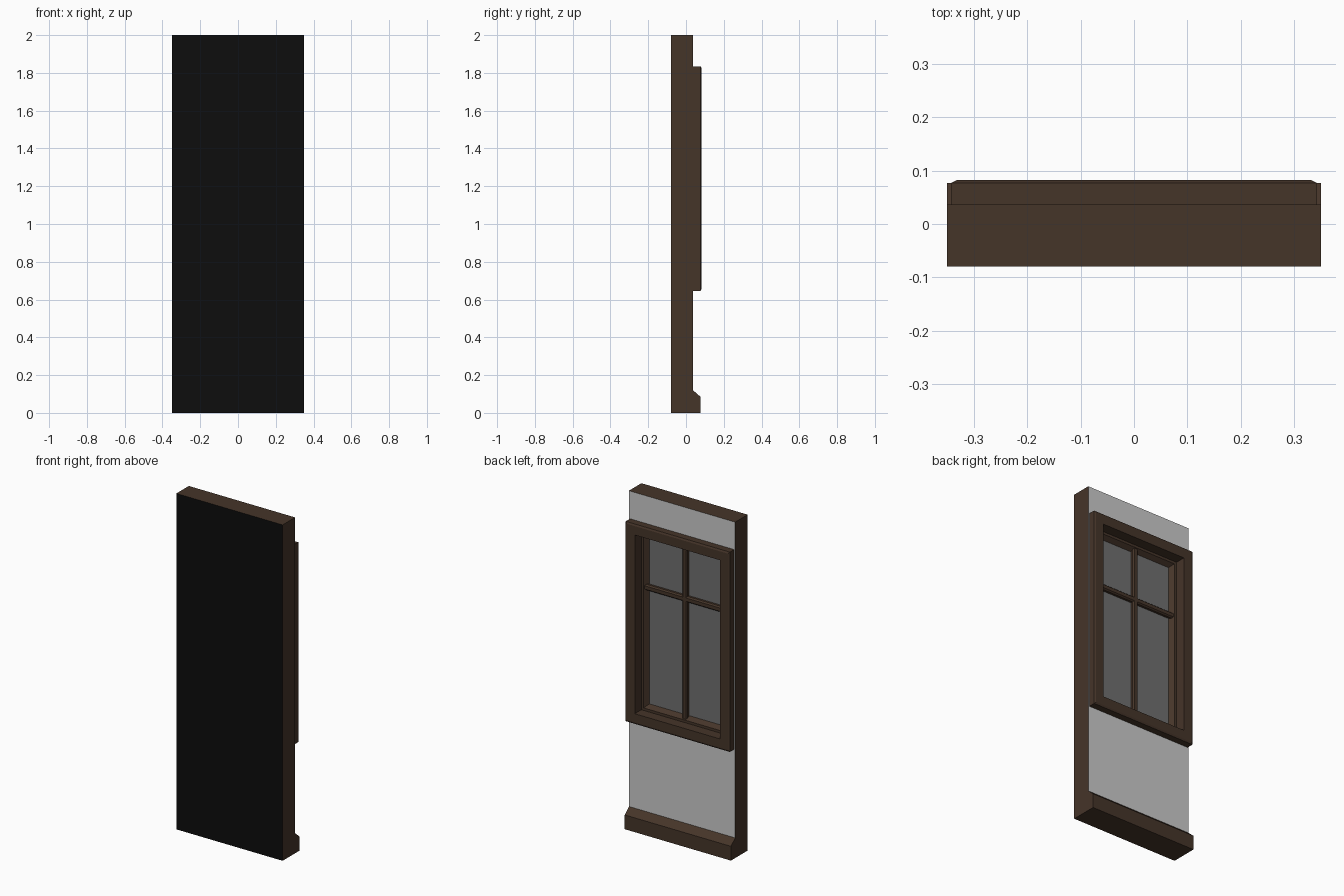
import bpy, bmesh

if "Cube" in bpy.data.objects:
    bpy.data.objects.remove(bpy.data.objects["Cube"])


def material(name, rgb):
    m = bpy.data.materials.new(name)
    m.diffuse_color = (*rgb, 1)
    m.use_nodes = True
    m.node_tree.nodes["Principled BSDF"].inputs["Base Color"].default_value = m.diffuse_color
    return m


wood = material("dark_wood", (0.06, 0.035, 0.022))
black = material("black_face", (0.004, 0.004, 0.004))
glass = material("smoky_glass", (0.16, 0.16, 0.16))


def finish(name, bm, mats=()):
    bmesh.ops.recalc_face_normals(bm, faces=bm.faces)
    me = bpy.data.meshes.new(name)
    bm.to_mesh(me)
    bm.free()
    for m in mats:
        me.materials.append(m)
    ob = bpy.data.objects.new(name, me)
    bpy.context.collection.objects.link(ob)
    return ob


def rings(name, rects, mats):
    """Bridge successive rectangles (half width, z0, z1, y)."""
    bm = bmesh.new()
    loops = [[bm.verts.new(p) for p in ((-x, y, a), (x, y, a), (x, y, b), (-x, y, b))]
             for x, a, b, y in rects]
    for p, q in zip(loops, loops[1:]):
        for i in range(4):
            j = (i + 1) % 4
            bm.faces.new((p[i], p[j], q[j], q[i]))
    return finish(name, bm, mats)


def panel(name, x, z0, z1, y, flip, mat):
    """Single upright rectangle facing -y, or +y when flipped."""
    bm = bmesh.new()
    f = bm.faces.new([bm.verts.new(p) for p in
                      ((-x, y, z0), (x, y, z0), (x, y, z1), (-x, y, z1))])
    if flip:
        f.normal_flip()
    me = bpy.data.meshes.new(name)
    bm.to_mesh(me)
    bm.free()
    me.materials.append(mat)
    bpy.context.collection.objects.link(bpy.data.objects.new(name, me))


def prism(name, profile, to_xyz, a, b, mat):
    """Extrude a closed profile from a to b along the axis chosen by to_xyz."""
    bm = bmesh.new()
    ends = [[bm.verts.new(to_xyz(u, v, t)) for u, v in profile] for t in (a, b)]
    n = len(profile)
    bm.faces.new(ends[0])
    bm.faces.new(ends[1][::-1])
    for i in range(n):
        j = (i + 1) % n
        bm.faces.new((ends[0][i], ends[0][j], ends[1][j], ends[1][i]))
    return finish(name, bm, [mat])


W, FRONT, BACK = 0.35, -0.08, 0.037
Z0, Z1, FX = 0.645, 1.835, 0.343

# wall: black face, wooden edges, grey plaster around the window hole
panel("wall_front", W, 0, 2, FRONT, False, black)
wall = rings("wall", [(W, 0, 2, FRONT), (W, 0, 2, BACK),
                      (0.30, Z0 + 0.043, Z1 - 0.043, BACK)], [wood])
wall.data.materials.append(bpy.data.materials.new("plaster"))
for f in wall.data.polygons:
    if abs(f.normal.y) > 0.9:
        f.material_index = 1
        if f.normal.y < 0:
            f.flip()

# window frame with stepped reveal and sloped sash, as (inset, y)
steps = [(0, BACK), (0, 0.077), (0.01, 0.082), (0.063, 0.082),
         (0.063, 0.02), (0.078, 0.02), (0.098, -0.005)]
frame = rings("window_frame", [(FX - d, Z0 + d, Z1 - d, y) for d, y in steps], [wood])
if frame.data.polygons[0].normal.z > 0:
    frame.data.flip_normals()

# glass pane
panel("window_glass", FX - 0.098, Z0 + 0.098, Z1 - 0.098, -0.005, True, glass)

# chamfered glazing bars
bar = [(-0.017, -0.005), (0.017, -0.005), (0.017, 0.008),
       (0.010, 0.016), (-0.010, 0.016), (-0.017, 0.008)]
prism("vertical_bar", bar, lambda u, v, t: (u, v, t), Z0 + 0.08, Z1 - 0.08, wood)
prism("horizontal_bar", bar, lambda u, v, t: (t, v, 1.44 + u), -0.263, 0.263, wood)

# skirting board with a sloped top
skirting = [(BACK, 0), (0.077, 0), (0.077, 0.085), (BACK, 0.12)]
prism("skirting", skirting, lambda u, v, t: (t, u, v), -W, W, wood)
